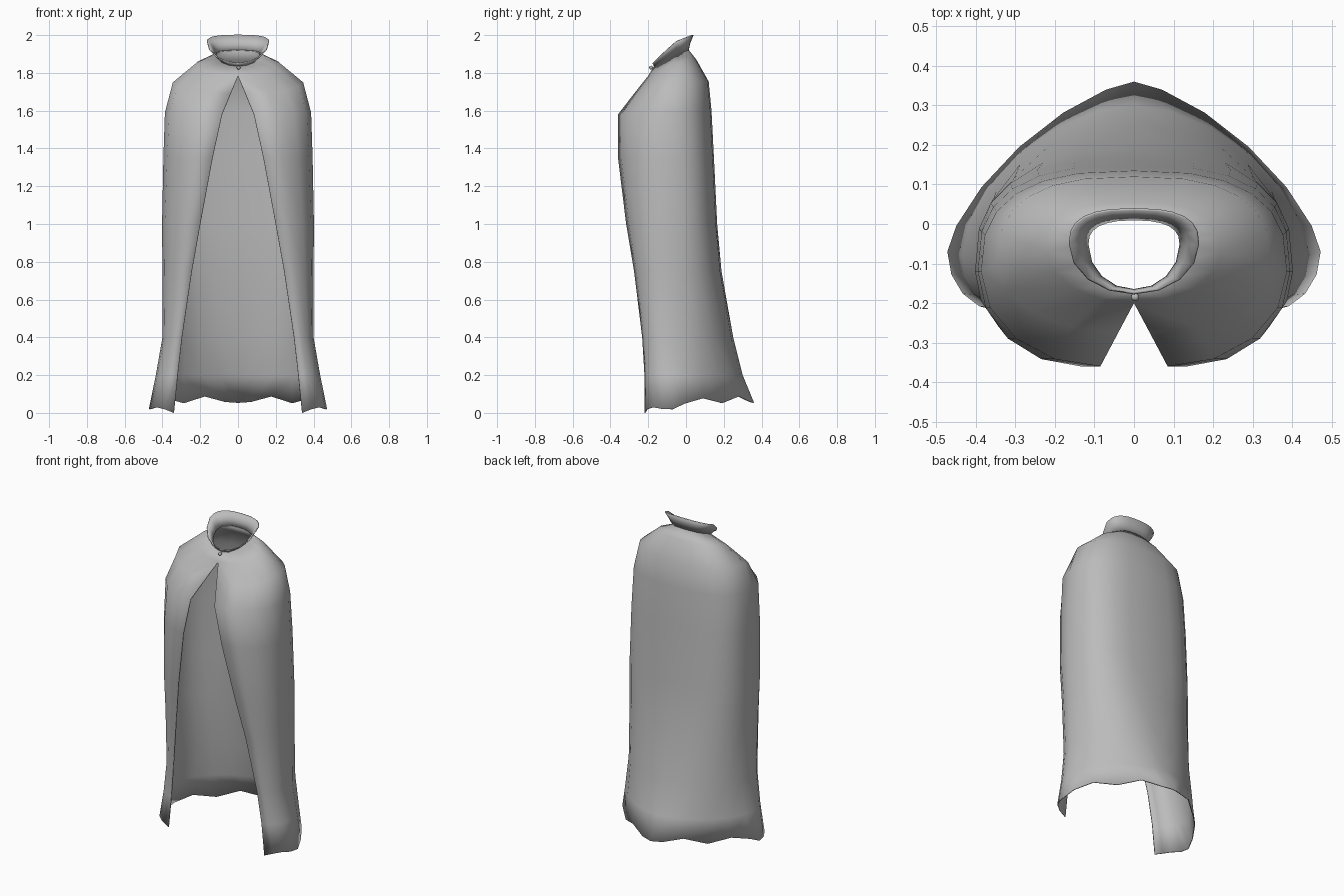
import bpy, bmesh
from math import sin, cos, radians

cube = bpy.data.objects.get("Cube")
if cube:
    bpy.data.objects.remove(cube, do_unlink=True)

cloth = bpy.data.materials.new("grey cloth")
cloth.use_nodes = True
GREY = (0.5, 0.5, 0.5, 1)
cloth.diffuse_color = GREY
cloth.node_tree.nodes["Principled BSDF"].inputs["Base Color"].default_value = GREY

FRONT_ANGLES = (0, 22.5, 45, 67.5, 90)
BACK_ANGLES = (15, 30, 45, 60, 75, 90)


def half_ring(front, side, back, roundness):
    """Half outline from the front edge, round the side, to the back centre."""
    (fx, fy, fz), (sx, sy, sz), (by, bz) = front, side, back
    ring = []
    for a in map(radians, FRONT_ANGLES):
        s, c = sin(a), max(cos(a), 0)
        ring.append((fx + (sx - fx) * s, sy + (fy - sy) * c, sz + (fz - sz) * c))
    for a in map(radians, BACK_ANGLES):
        s, c = sin(a) ** roundness, max(cos(a), 0) ** roundness
        x = 0 if a > 1.57 else sx * c
        ring.append((x, sy + (by - sy) * s, sz + (bz - sz) * s))
    return ring


def loft(name, rings, thickness):
    """Skin the half rings, mirror them and give the cloth a thickness."""
    bm = bmesh.new()
    rows = [[bm.verts.new(p) for p in ring] for ring in rings]
    for upper, lower in zip(rows, rows[1:]):
        for i in range(len(upper) - 1):
            bm.faces.new((upper[i], lower[i], lower[i + 1], upper[i + 1]))
    mesh = bpy.data.meshes.new(name)
    bm.to_mesh(mesh)
    bm.free()
    mesh.materials.append(cloth)
    obj = bpy.data.objects.new(name, mesh)
    bpy.context.collection.objects.link(obj)
    mirror = obj.modifiers.new("mirror", "MIRROR")
    mirror.use_clip = True
    mirror.merge_threshold = 0.001
    solid = obj.modifiers.new("thickness", "SOLIDIFY")
    solid.thickness = thickness
    solid.offset = -1
    smooth(obj)
    return obj


def smooth(obj):
    bpy.ops.object.select_all(action="DESELECT")
    obj.select_set(True)
    bpy.context.view_layer.objects.active = obj
    bpy.ops.object.shade_smooth_by_angle(angle=radians(50))


# Standing collar, flaring out from the neck
neck = half_ring((0, -0.17, 1.835), (0.12, -0.05, 1.9), (0.015, 1.92), 0.8)
collar = [
    half_ring((0, -0.178, 1.85), (0.165, -0.05, 1.965), (0.04, 2.0), 0.75),
    half_ring((0, -0.174, 1.845), (0.14, -0.05, 1.935), (0.022, 1.955), 0.75),
    neck,
]
loft("collar", collar, 0.006)

# Cape body: front edge, side and back of each row from shoulder to hem
body = [
    neck,
    half_ring((0, -0.2, 1.785), (0.22, -0.07, 1.853), (0.055, 1.87), 0.8),
    half_ring((0.04, -0.275, 1.69), (0.345, -0.1, 1.75), (0.12, 1.755), 0.75),
    half_ring((0.085, -0.36, 1.58), (0.387, -0.12, 1.59), (0.135, 1.6), 0.75),
    half_ring((0.135, -0.36, 1.35), (0.395, -0.12, 1.35), (0.148, 1.35), 0.72),
    half_ring((0.2, -0.317, 1), (0.402, -0.12, 1), (0.165, 1), 0.72),
    half_ring((0.245, -0.275, 0.75), (0.4, -0.11, 0.75), (0.188, 0.75), 0.8),
    half_ring((0.297, -0.232, 0.4), (0.4, -0.1, 0.4), (0.25, 0.4), 0.95),
    half_ring((0.32, -0.22, 0.2), (0.435, -0.08, 0.2), (0.3, 0.2), 1.15),
]

# Wavy hem
hem = half_ring((0.34, -0.22, 0), (0.472, -0.07, 0), (0.36, 0), 1.4)
WAVE = (0, 0.02, 0.03, 0.022, 0.02, 0.05, 0.078, 0.052, 0.088, 0.06, 0.055)
body.append([(x, y, z) for (x, y, _), z in zip(hem, WAVE)])
loft("cape", body, 0.006)

# Clasp button
bpy.ops.mesh.primitive_uv_sphere_add(segments=12, ring_count=8, radius=0.01,
                                     location=(0.003, -0.185, 1.828))
button = bpy.context.object
button.name = "clasp_button"
button.data.materials.append(cloth)
smooth(button)
